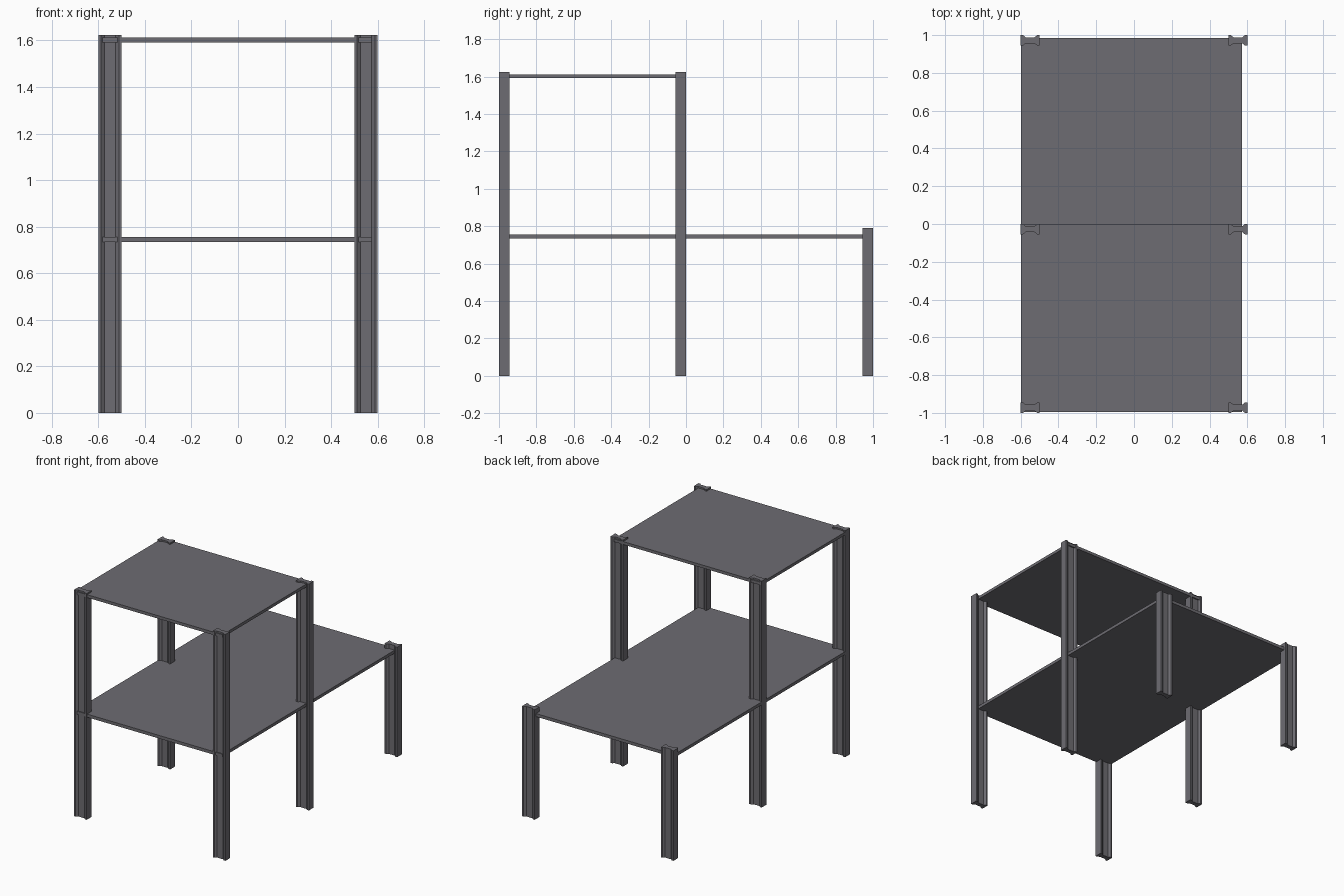
import bpy
import bmesh

if "Cube" in bpy.data.objects:
    bpy.data.objects.remove(bpy.data.objects["Cube"])

grey = bpy.data.materials.new("slate grey")
grey.diffuse_color = (0.155, 0.151, 0.168, 1)
grey.use_nodes = True
grey.node_tree.nodes["Principled BSDF"].inputs["Base Color"].default_value = grey.diffuse_color


def prism(name, outline, z0, z1):
    """Extrude a flat outline from z0 up to z1."""
    bm = bmesh.new()
    face = bm.faces.new([bm.verts.new((x, y, z0)) for x, y in outline])
    top = bmesh.ops.extrude_face_region(bm, geom=[face])["geom"]
    for v in top:
        if isinstance(v, bmesh.types.BMVert):
            v.co.z = z1
    # keep the bottom cap closed
    if not any(all(abs(v.co.z - z0) < 1e-6 for v in f.verts) for f in bm.faces):
        bm.faces.new([v for v in bm.verts if abs(v.co.z - z0) < 1e-6])
    bmesh.ops.recalc_face_normals(bm, faces=bm.faces)
    mesh = bpy.data.meshes.new(name)
    bm.to_mesh(mesh)
    bm.free()
    mesh.materials.append(grey)
    obj = bpy.data.objects.new(name, mesh)
    bpy.context.collection.objects.link(obj)
    return obj


# Leg section: two flanges joined by a thinner waist
half = [(-0.05, -0.0275), (-0.038, -0.0275), (-0.023, -0.016),
        (0.023, -0.016), (0.038, -0.0275), (0.05, -0.0275)]
section = half + [(-x, -y) for x, y in half]

# Legs: tall front and middle pairs, short back pair
for row, y, height in (("front", -0.9725, 1.623),
                       ("middle", -0.0275, 1.623),
                       ("back", 0.9725, 0.789)):
    for side, x in (("left", -0.55), ("right", 0.55)):
        prism(f"{row}_{side}_leg", [(x + a, y + b) for a, b in section], 0, height)


# Shelves
def shelf(name, y0, y1, z0, z1):
    prism(name, [(-0.598, y0), (0.573, y0), (0.573, y1), (-0.598, y1)], z0, z1)


shelf("lower_shelf", -0.995, 0.985, 0.734, 0.756)
shelf("upper_shelf", -0.995, -0.002, 1.591, 1.612)
